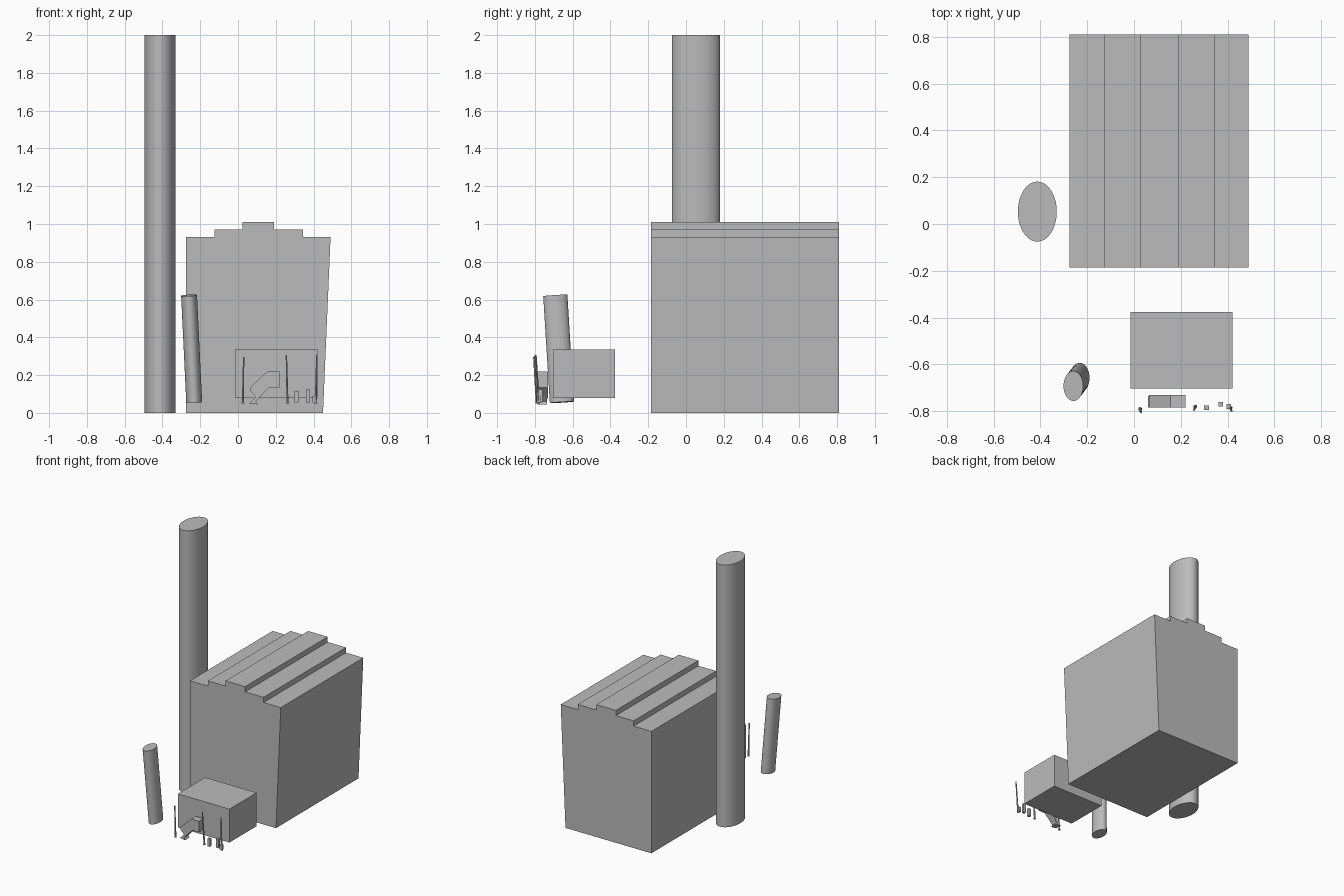
import bpy, bmesh
from math import radians
from mathutils import Vector

cube = bpy.data.objects.get("Cube")
if cube:
    bpy.data.objects.remove(cube, do_unlink=True)

grey = bpy.data.materials.new("plain_grey")
grey.use_nodes = True
grey.diffuse_color = (0.5, 0.5, 0.5, 1)
grey.node_tree.nodes["Principled BSDF"].inputs["Base Color"].default_value = (0.5, 0.5, 0.5, 1)


def finish(name, bm):
    bmesh.ops.recalc_face_normals(bm, faces=bm.faces)
    mesh = bpy.data.meshes.new(name)
    bm.to_mesh(mesh)
    bm.free()
    mesh.materials.append(grey)
    obj = bpy.data.objects.new(name, mesh)
    bpy.context.collection.objects.link(obj)
    return obj


def extrude_profile(name, points, y0, y1):
    """Front outline (x, z) pushed back from y0 to y1."""
    bm = bmesh.new()
    face = bm.faces.new([bm.verts.new((x, y0, z)) for x, z in points])
    new = bmesh.ops.extrude_face_region(bm, geom=[face])["geom"]
    bmesh.ops.translate(bm, vec=(0, y1 - y0, 0),
                        verts=[g for g in new if isinstance(g, bmesh.types.BMVert)])
    return finish(name, bm)


def box(name, x0, x1, y0, y1, z0, z1):
    return extrude_profile(name, [(x0, z0), (x1, z0), (x1, z1), (x0, z1)], y0, y1)


def tube(name, bottom, top, rx, ry, sides=64, taper=1.0):
    """Oval column whose axis runs from bottom to top."""
    a, b = Vector(bottom), Vector(top)
    axis = b - a
    bm = bmesh.new()
    bmesh.ops.create_cone(bm, cap_ends=True, segments=sides, radius1=1,
                          radius2=taper, depth=axis.length)
    bmesh.ops.scale(bm, vec=(rx, ry, 1), verts=bm.verts)
    turn = Vector((0, 0, 1)).rotation_difference(axis).to_matrix()
    bmesh.ops.rotate(bm, cent=(0, 0, 0), matrix=turn, verts=bm.verts)
    bmesh.ops.translate(bm, vec=(a + b) / 2, verts=bm.verts)
    obj = finish(name, bm)
    if sides > 12:
        bpy.ops.object.select_all(action='DESELECT')
        obj.select_set(True)
        bpy.context.view_layer.objects.active = obj
        bpy.ops.object.shade_smooth_by_angle(angle=radians(30))
    return obj


# Main hall with stepped roof and leaning side wall
extrude_profile("main_hall", [
    (-0.275, 0), (0.45, 0), (0.49, 0.93), (0.345, 0.93), (0.345, 0.97),
    (0.19, 0.97), (0.19, 1.01), (0.025, 1.01), (0.025, 0.97),
    (-0.125, 0.97), (-0.125, 0.93), (-0.275, 0.93)], -0.185, 0.81)

# Tall chimney and small leaning chimney
tube("tall_chimney", (-0.413, 0.053, 0), (-0.413, 0.053, 2), 0.083, 0.128)
tube("leaning_chimney", (-0.232, -0.657, 0.056), (-0.259, -0.692, 0.622), 0.042, 0.064)

# Front annex
box("annex", -0.015, 0.42, -0.703, -0.375, 0.08, 0.335)

# Small chute in front of the annex, with a foot under its lower end
extrude_profile("chute", [
    (0.065, 0.135), (0.155, 0.22), (0.22, 0.22), (0.22, 0.135),
    (0.165, 0.135), (0.105, 0.075), (0.085, 0.095), (0.065, 0.115)], -0.785, -0.73)
extrude_profile("chute_foot", [
    (0.06, 0.05), (0.105, 0.045), (0.095, 0.06), (0.12, 0.09),
    (0.105, 0.105), (0.08, 0.07)], -0.785, -0.735)

# Thin posts, each with a short wider base
for name, x, y, lean, top in (("left_post", 0.412, -0.785, 0.005, 0.305),
                              ("middle_post", 0.262, -0.78, -0.006, 0.305),
                              ("right_post", 0.026, -0.79, 0.004, 0.295)):
    tube(name, (x, y, 0.06), (x + lean, y - 0.015, top), 0.006, 0.006, 6, 0.7)
    tube(name + "_base", (x, y, 0.05), (x, y, 0.07), 0.009, 0.008, 6, 0.6)

# Row of low bollards
for i, (x, y, top) in enumerate(((0.31, -0.785, 0.115), (0.37, -0.77, 0.125),
                                 (0.405, -0.78, 0.09))):
    box(f"bollard_{i + 1}", x - 0.01, x + 0.01, y - 0.01, y + 0.01, 0.055, top)
